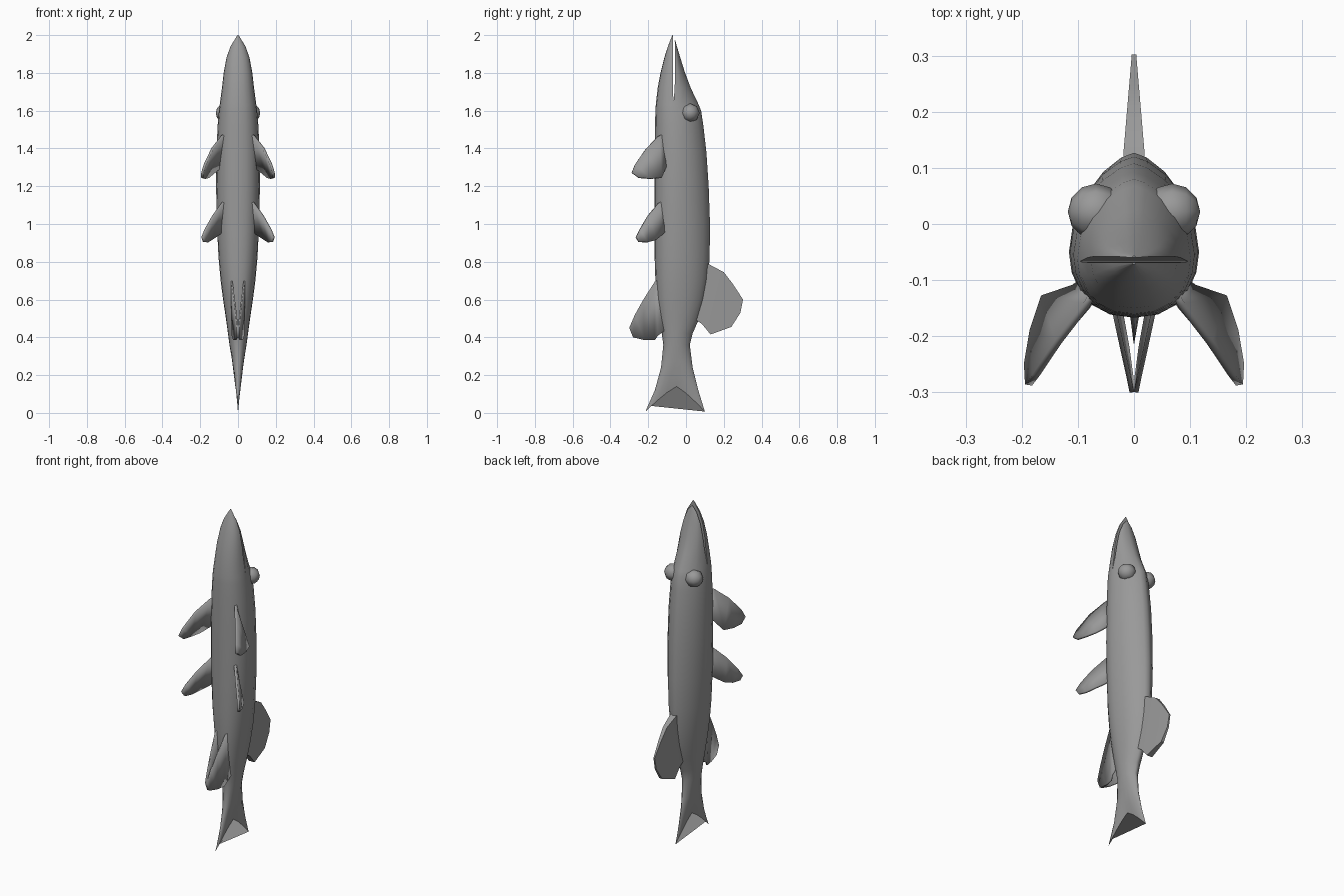
import bpy, bmesh, math
from mathutils import Vector

grey = bpy.data.materials.new("fish grey")
grey.diffuse_color = (0.32, 0.32, 0.32, 1)


def finish(name, bm, angle=40):
    bmesh.ops.recalc_face_normals(bm, faces=bm.faces)
    me = bpy.data.meshes.new(name)
    bm.to_mesh(me)
    bm.free()
    ob = bpy.data.objects.new(name, me)
    bpy.context.collection.objects.link(ob)
    me.materials.append(grey)
    bpy.ops.object.select_all(action='DESELECT')
    ob.select_set(True)
    bpy.context.view_layer.objects.active = ob
    bpy.ops.object.shade_smooth_by_angle(angle=math.radians(angle))
    return ob


N = 20  # points around the body
H = N // 2


def ring(bm, z, belly, back, half_w, mid, drop=0.0, part=range(N), ctr=None):
    """Fish cross-section: squarish belly, narrower back; drop forks the tail."""
    out = []
    for i in part:
        a = 2 * math.pi * i / N
        c, s = math.cos(a), math.sin(a)
        pw = 1.35 if s > 0 else 0.85
        x = half_w * math.copysign(abs(c) ** pw, c) if abs(c) > 1e-6 else 0
        y = mid + s * ((back - mid) if s > 0 else (mid - belly))
        out.append(bm.verts.new((x, y, z - drop * abs(s) ** 1.2)))
    return out


def bridge(bm, a, b):
    n = len(a)
    for i in range(n):
        j = (i + 1) % n
        bm.faces.new((a[i], a[j], b[j], b[i]))


# Body and tail: z, belly y, back y, half width, widest y, fork drop
body = [
    (0.14, -0.215, 0.10, 0.004, -0.05, 0.133), (0.20, -0.165, 0.065, 0.020, -0.05, 0.08),
    (0.28, -0.132, 0.035, 0.032, -0.05, 0.04), (0.36, -0.12, 0.02, 0.045, -0.05, 0),
    (0.42, -0.128, 0.035, 0.053, -0.05, 0), (0.50, -0.142, 0.07, 0.064, -0.05, 0),
    (0.60, -0.155, 0.098, 0.079, -0.05, 0), (0.70, -0.162, 0.115, 0.092, -0.05, 0),
    (0.82, -0.166, 0.125, 0.103, -0.05, 0), (1.00, -0.167, 0.127, 0.112, -0.05, 0),
    (1.20, -0.167, 0.120, 0.116, -0.05, 0), (1.38, -0.166, 0.108, 0.114, -0.05, 0),
    (1.52, -0.164, 0.092, 0.108, -0.055, 0), (1.60, -0.162, 0.080, 0.101, -0.062, 0),
    (1.63, -0.160, 0.068, 0.097, -0.067, 0)]
bm = bmesh.new()
rings = [ring(bm, *s) for s in body]
for a, b in zip(rings, rings[1:]):
    bridge(bm, a, b)
bm.faces.new(rings[0])

# Jaws: offset above the mouth corner, outer y, half width, mouth line y
upper = [(1.72, 0.025, 0.083, -0.060), (1.80, -0.005, 0.072, -0.058),
         (1.88, -0.030, 0.055, -0.058), (1.94, -0.048, 0.030, -0.058), (1.972, -0.057, 0.004, -0.060)]
lower = [(1.72, -0.150, 0.085, -0.068), (1.80, -0.135, 0.076, -0.069),
         (1.88, -0.115, 0.061, -0.069), (1.94, -0.096, 0.040, -0.069), (2.00, -0.072, 0.003, -0.069)]
for jaw, start in ((upper, 0), (lower, H)):
    idx = range(start, start + H + 1)
    prev = [rings[-1][i % N] for i in idx]
    for z, edge, w, mid in jaw:
        cur = ring(bm, z, edge, edge, w, mid, part=idx)
        bridge(bm, prev, cur)
        prev = cur
    bm.faces.new(prev)
finish("fish_body", bm, 50)


def fin(name, lead, trail, thick, mirror):
    """Thin swept fin between a leading and a trailing edge."""
    bm = bmesh.new()
    a = [bm.verts.new(p) for p in lead]
    b = [bm.verts.new(p) for p in trail]
    for i in range(len(a) - 1):
        bm.faces.new((a[i], a[i + 1], b[i + 1], b[i]))
    ob = finish(name, bm, 30)
    sol = ob.modifiers.new("thickness", 'SOLIDIFY')
    sol.thickness, sol.offset = thick, 0
    if mirror:
        ob.modifiers.new("pair", 'MIRROR')
    return ob


# Paired fins
fin("pectoral_fins",
    [(0.06, -0.10, 1.49), (0.085, -0.145, 1.465), (0.135, -0.21, 1.40), (0.175, -0.27, 1.315), (0.188, -0.287, 1.272)],
    [(0.06, -0.08, 1.36), (0.105, -0.112, 1.29), (0.160, -0.130, 1.245), (0.180, -0.19, 1.24), (0.19, -0.25, 1.245)],
    0.013, True)
fin("pelvic_fins",
    [(0.06, -0.10, 1.14), (0.083, -0.145, 1.11), (0.13, -0.20, 1.045), (0.172, -0.245, 0.97), (0.188, -0.264, 0.93)],
    [(0.06, -0.09, 0.98), (0.10, -0.125, 0.945), (0.145, -0.16, 0.915), (0.165, -0.205, 0.903), (0.18, -0.25, 0.905)],
    0.013, True)

# Belly fin near the tail: two plates meeting at the outer edge
fin("anal_fin",
    [(0.034, -0.11, 0.72), (0.033, -0.165, 0.695), (0.020, -0.225, 0.60), (0.010, -0.27, 0.52), (0.004, -0.30, 0.45)],
    [(0.030, -0.09, 0.45), (0.030, -0.148, 0.41), (0.022, -0.165, 0.386), (0.012, -0.22, 0.386), (0.004, -0.28, 0.40)],
    0.008, True)

# Back fin: wedge, thick at the root and thin at the rim
lead = [(0.08, 0.80), (0.125, 0.785), (0.20, 0.745), (0.25, 0.68), (0.302, 0.60)]
trail = [(0.04, 0.50), (0.085, 0.47), (0.13, 0.415), (0.24, 0.455), (0.288, 0.53)]
bm = bmesh.new()
loops = []
for (y1, z1), (y2, z2) in zip(lead, trail):
    pts = []
    for side in (1, -1):
        for y, z in ((y1, z1), (y2, z2))[::side]:
            w = max(0.004, 0.019 - 0.085 * max(0, y - 0.125))
            pts.append(bm.verts.new((side * w, y, z)))
    loops.append(pts)
for a, b in zip(loops, loops[1:]):
    bridge(bm, a, b)
bm.faces.new(loops[0])
bm.faces.new(loops[-1])
finish("dorsal_fin", bm, 30)

# Bulging eyes
for sx, side in ((1, "right"), (-1, "left")):
    bm = bmesh.new()
    bmesh.ops.create_uvsphere(bm, u_segments=8, v_segments=6, radius=0.05)
    for v in bm.verts:
        x, y, z = v.co
        v.co = Vector((sx * (0.068 + z), 0.022 + y, 1.588 + x))
    finish("eye_" + side, bm, 50)
